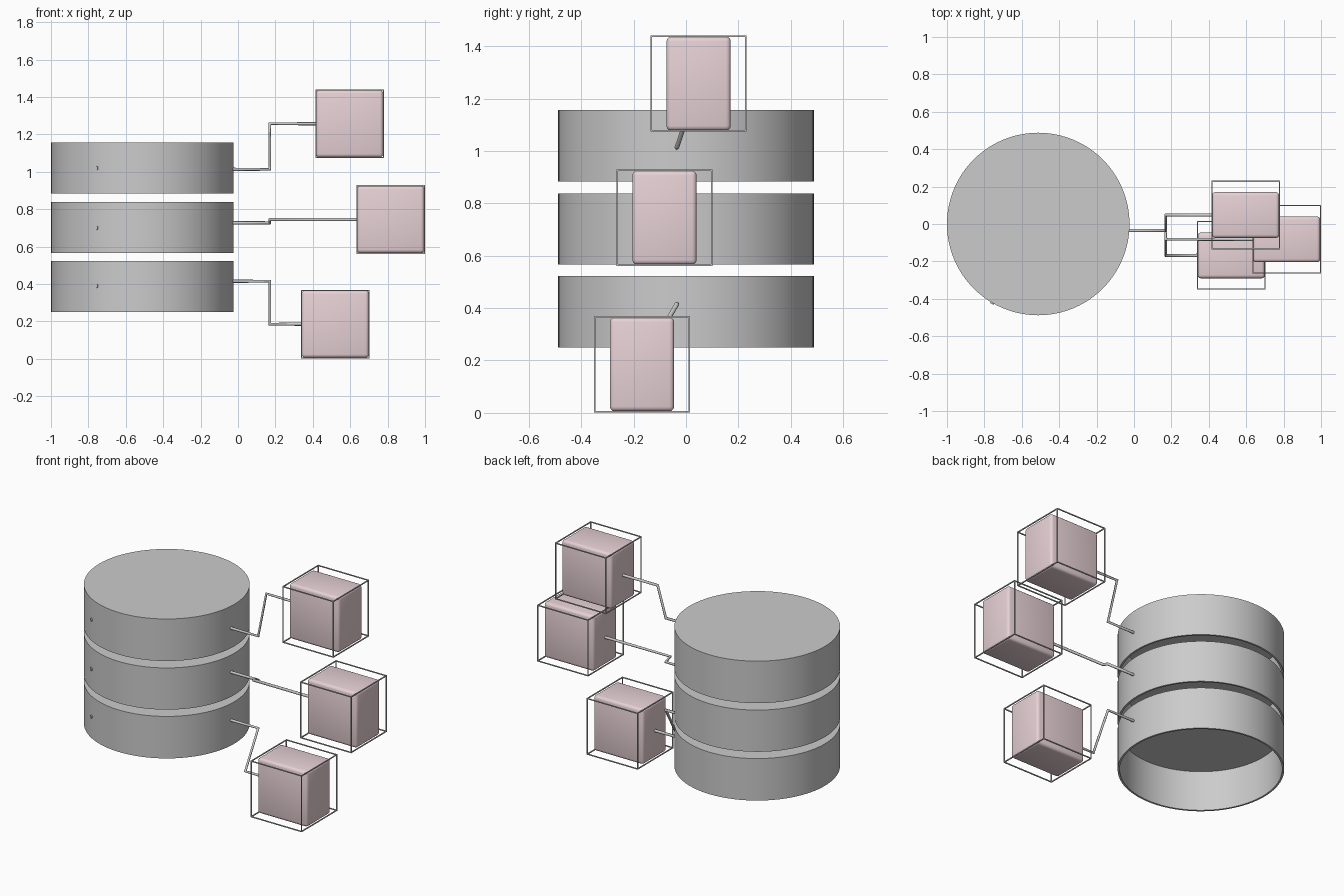
import bpy, bmesh
from math import pi, sqrt
from mathutils import Vector, Matrix

if "Cube" in bpy.data.objects:
    bpy.data.objects.remove(bpy.data.objects["Cube"])

pink = bpy.data.materials.new("pale_pink")
pink.diffuse_color = (0.80, 0.64, 0.67, 1)
pink.use_nodes = True
pink.node_tree.nodes["Principled BSDF"].inputs["Base Color"].default_value = pink.diffuse_color

CX, R, WALL = -0.512, 0.488, 0.012
SIZE = 0.367


def finish(bm, name, mat=None, smooth=False):
    bmesh.ops.recalc_face_normals(bm, faces=bm.faces)
    me = bpy.data.meshes.new(name)
    bm.to_mesh(me)
    bm.free()
    ob = bpy.data.objects.new(name, me)
    bpy.context.collection.objects.link(ob)
    if mat:
        me.materials.append(mat)
    if smooth:
        bpy.ops.object.select_all(action='DESELECT')
        ob.select_set(True)
        bpy.context.view_layer.objects.active = ob
        bpy.ops.object.shade_smooth_by_angle()
    return ob


# drum: thin-walled cup, closed on top and open below
def drum(name, z0, z1):
    bm = bmesh.new()
    profile = [(0, z1), (R, z1), (R, z0), (R - WALL, z0), (R - WALL, z1 - WALL), (0, z1 - WALL)]
    vs = [bm.verts.new((CX + r, 0, z)) for r, z in profile]
    edges = [bm.edges.new(p) for p in zip(vs, vs[1:])]
    bmesh.ops.spin(bm, geom=vs + edges, cent=(CX, 0, 0), axis=(0, 0, 1),
                   angle=2 * pi, steps=96, use_merge=True)
    bmesh.ops.remove_doubles(bm, verts=bm.verts, dist=1e-5)
    finish(bm, name, smooth=True)


# small round stud on the drum's front wall
def stud(name, x, z):
    y = -sqrt(R * R - (x - CX) ** 2)
    normal = Vector((x - CX, y, 0)).normalized()
    m = Matrix.Translation((x, y, z)) @ normal.to_track_quat('Z', 'Y').to_matrix().to_4x4()
    bm = bmesh.new()
    bmesh.ops.create_cone(bm, cap_ends=True, segments=16, radius1=0.011,
                          radius2=0.011, depth=0.012, matrix=m)
    finish(bm, name, smooth=True)


# bent connecting rod
def rod(name, pts):
    cu = bpy.data.curves.new(name, 'CURVE')
    cu.dimensions = '3D'
    cu.bevel_depth = 0.009
    cu.bevel_resolution = 2
    cu.use_fill_caps = True
    sp = cu.splines.new('POLY')
    sp.points.add(len(pts) - 1)
    for p, co in zip(sp.points, pts):
        p.co = (*co, 1)
    bpy.context.collection.objects.link(bpy.data.objects.new(name, cu))


# pink block with softened edges, narrower in depth than its frame
def block(name, c):
    bm = bmesh.new()
    m = Matrix.Translation(c) @ Matrix.Diagonal((SIZE - 0.008, 0.245, SIZE - 0.008, 1))
    bmesh.ops.create_cube(bm, size=1, matrix=m)
    bmesh.ops.bevel(bm, geom=bm.edges[:], offset=0.018, segments=3,
                    profile=0.5, affect='EDGES')
    finish(bm, name, pink, smooth=True)


# slim cubic frame made of twelve bars
def frame(name, c, t=0.006):
    bm = bmesh.new()
    o = (SIZE - t) / 2
    for axis in range(3):
        for a in (-o, o):
            for b in (-o, o):
                pos, dim = [a, b], [t, t]
                pos.insert(axis, 0)
                dim.insert(axis, SIZE)
                bmesh.ops.create_cube(bm, size=1, matrix=Matrix.Translation(c + Vector(pos))
                                      @ Matrix.Diagonal((*dim, 1)))
    finish(bm, name)


# name, drum bottom, drum top, stud z, rod z, block centre
levels = [
    ("lower", 0.250, 0.523, 0.39, 0.415, (0.520, -0.168, SIZE / 2 + 0.002)),
    ("middle", 0.567, 0.838, 0.70, 0.727, (0.816, -0.082, 0.745)),
    ("upper", 0.883, 1.156, 1.02, 1.013, (0.597, 0.048, 1.257)),
]
for name, z0, z1, sz, rz, c in levels:
    c = Vector(c)
    drum(name + "_drum", z0, z1)
    stud(name + "_stud", -0.757, sz)
    rod(name + "_rod", [(-0.035, -0.035, rz), (0.17, -0.035, rz),
                        (0.17, c.y, c.z), (c.x - SIZE / 2 + 0.01, c.y, c.z)])
    block(name + "_block", c)
    frame(name + "_frame", c)
